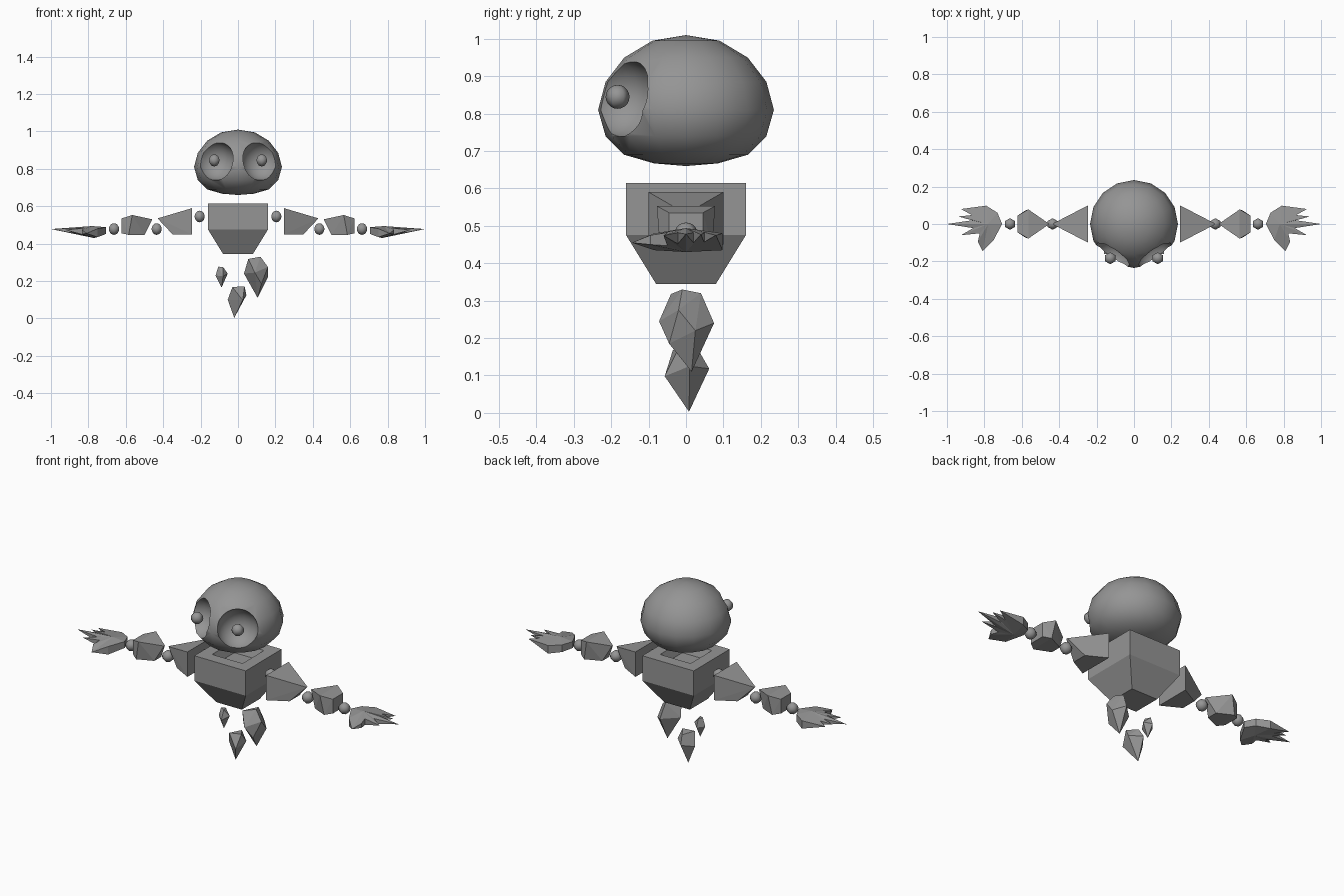
import bpy, bmesh, math
from mathutils import Vector

if "Cube" in bpy.data.objects:
    bpy.data.objects.remove(bpy.data.objects["Cube"])

stone = bpy.data.materials.new("stone_grey")
stone.diffuse_color = (0.3, 0.3, 0.3, 1)
stone.use_nodes = True
stone.node_tree.nodes["Principled BSDF"].inputs["Base Color"].default_value = stone.diffuse_color


def finish(name, bm, smooth=False):
    bmesh.ops.recalc_face_normals(bm, faces=bm.faces)
    me = bpy.data.meshes.new(name)
    bm.to_mesh(me)
    bm.free()
    me.materials.append(stone)
    ob = bpy.data.objects.new(name, me)
    bpy.context.collection.objects.link(ob)
    if smooth:
        smooth_it(ob)
    return ob


def smooth_it(ob):
    bpy.ops.object.select_all(action='DESELECT')
    ob.select_set(True)
    bpy.context.view_layer.objects.active = ob
    bpy.ops.object.shade_smooth_by_angle(angle=math.radians(62))


def chunk(name, points):
    """Faceted stone: convex hull of a few corner points."""
    bm = bmesh.new()
    for p in points:
        bm.verts.new(p)
    res = bmesh.ops.convex_hull(bm, input=bm.verts)
    junk = {v for v in res["geom_interior"] if isinstance(v, bmesh.types.BMVert)}
    bmesh.ops.delete(bm, geom=list(junk), context='VERTS')
    bmesh.ops.dissolve_limit(bm, angle_limit=0.02, verts=bm.verts, edges=bm.edges)
    return finish(name, bm)


def ball(name, centre, r, seg=6, rings=10):
    bm = bmesh.new()
    bmesh.ops.create_uvsphere(bm, u_segments=seg, v_segments=rings, radius=r)
    bmesh.ops.translate(bm, verts=bm.verts, vec=centre)
    return finish(name, bm, True)


def both(points):
    """Duplicate points across y = 0."""
    return [(x, s * y, z) for x, y, z in points for s in (1, -1)]


# head: turned profile with two round sockets cut out
profile = [(0, 1.01), (.09, .995), (.165, .95), (.215, .885), (.235, .81),
           (.215, .74), (.165, .69), (.085, .667), (0, .66)]
bm = bmesh.new()
line = [bm.verts.new((r, 0, z)) for r, z in profile]
edges = [bm.edges.new(p) for p in zip(line, line[1:])]
bmesh.ops.spin(bm, geom=line + edges, cent=(0, 0, 0), axis=(0, 0, 1),
               angle=2 * math.pi, steps=16)
bmesh.ops.remove_doubles(bm, verts=bm.verts, dist=0.001)
head = finish("head", bm)
for s, side in ((-1, "left"), (1, "right")):
    cutter = ball("socket_cutter_" + side, (s * .125, -.182, .845), .107, 24, 16)
    cutter.hide_render = True
    cutter.hide_set(True)
    mod = head.modifiers.new("socket_" + side, 'BOOLEAN')
    mod.operation = 'DIFFERENCE'
    mod.solver = 'EXACT'
    mod.object = cutter
    # eye floating in the socket
    ball("eye_" + side, (s * .127, -.183, .845), .032)
bpy.context.view_layer.update()
cut = bpy.data.meshes.new_from_object(
    head.evaluated_get(bpy.context.evaluated_depsgraph_get()))
head.modifiers.clear()
head.data = cut
smooth_it(head)
for ob in list(bpy.data.objects):
    if "cutter" in ob.name:
        bpy.data.objects.remove(ob)

# torso: square block tapering below, with a recessed top
bm = bmesh.new()
rings = []
for w, z in ((.08, .345), (.16, .475), (.16, .615), (.095, .615), (.075, .565)):
    rings.append([bm.verts.new((w * a, w * b, z))
                  for a, b in ((-1, -1), (1, -1), (1, 1), (-1, 1))])
for lo, hi in zip(rings, rings[1:]):
    for i in range(4):
        j = (i + 1) % 4
        bm.faces.new((lo[i], lo[j], hi[j], hi[i]))
bm.faces.new(rings[0])
bm.faces.new(rings[-1])
finish("torso", bm)

# arm parts, defined on +x and mirrored
upper_arm = both([(.245, .1, .59), (.245, .1, .45), (.35, .043, .45), (.43, .004, .535)])
forearm = both([(.458, .004, .53), (.50, .03, .445), (.565, .078, .553),
                (.585, .07, .447), (.622, .045, .535), (.622, .045, .455)])
# hand outline: x, y, top z, bottom z (equal heights make a pointed finger)
hand = [(.705, 0, .488, .452), (.73, .06, .485, .445), (.79, .098, .48, .435),
        (.925, .08, .475, .475), (.845, .05, .482, .452), (.94, .04, .477, .477),
        (.865, .02, .482, .455), (1, 0, .478, .478), (.86, -.022, .482, .452),
        (.925, -.06, .474, .474), (.825, -.05, .482, .447), (.835, -.095, .475, .45),
        (.81, -.145, .455, .455), (.75, -.085, .48, .435)]

for s, side in ((-1, "left"), (1, "right")):
    for part, pts in (("upper_arm", upper_arm), ("forearm", forearm)):
        chunk(f"{part}_{side}", [(s * x, y, z) for x, y, z in pts])
    for part, x, z in (("shoulder", .205, .545), ("elbow", .435, .478), ("wrist", .663, .478)):
        ball(f"{part}_joint_{side}", (s * x, 0, z), .031)
    bm = bmesh.new()
    top = [bm.verts.new((s * x, y, t)) for x, y, t, b in hand]
    low = [v if t == b else bm.verts.new((s * x, y, b))
           for v, (x, y, t, b) in zip(top, hand)]
    mid_top = bm.verts.new((s * .78, 0, .494))
    mid_low = bm.verts.new((s * .77, 0, .43))
    for i in range(len(hand)):
        j = (i + 1) % len(hand)
        bm.faces.new((top[i], top[j], mid_top))
        bm.faces.new((low[j], low[i], mid_low))
        rim = list(dict.fromkeys((top[i], low[i], low[j], top[j])))
        bm.faces.new(rim)
    finish("hand_" + side, bm)

# three loose crystals below the torso
chunk("large_crystal", [
    (.055, -.04, .318), (.12, -.01, .33), (.10, .04, .32), (.032, 0, .24),
    (.09, -.072, .245), (.16, -.02, .275), (.16, .025, .22), (.11, .075, .24),
    (.125, -.045, .185), (.105, .015, .11)])
chunk("lower_crystal", [
    (-.03, -.035, .168), (.035, -.02, .172), (0, .035, .165), (-.055, 0, .10),
    (.045, .01, .125), (.025, -.057, .098), (-.01, .062, .118), (-.02, .008, .003)])
chunk("small_crystal", [
    (-.105, 0, .277), (-.08, -.012, .275), (-.09, .02, .272), (-.12, 0, .23),
    (-.055, .005, .24), (-.08, -.035, .225), (-.09, .035, .23), (-.088, 0, .165)])
